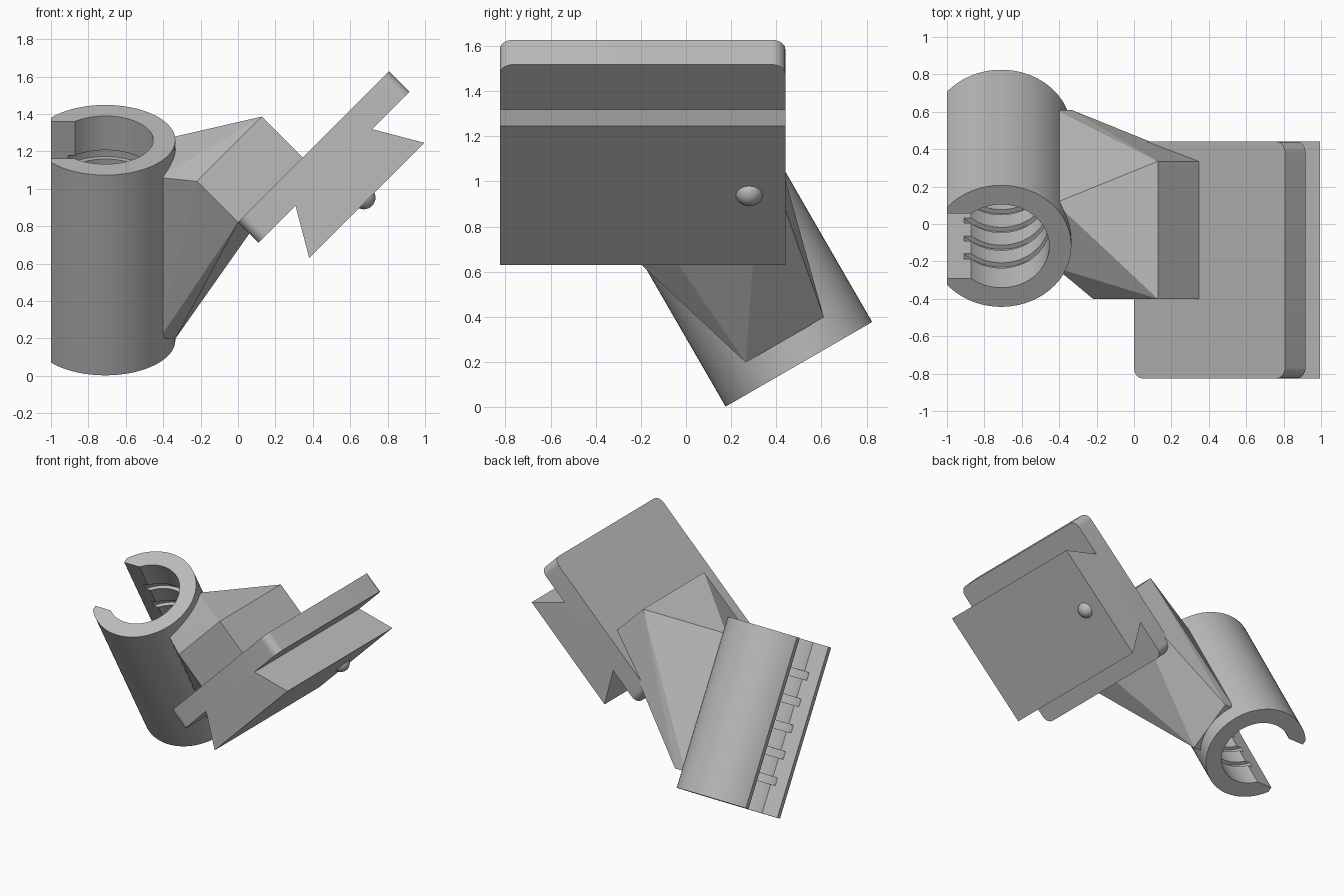
import bpy, bmesh
from math import acos, cos, sin, pi, radians
from mathutils import Matrix, Vector

cube = bpy.data.objects.get("Cube")
if cube:
    bpy.data.objects.remove(cube, do_unlink=True)

grey = bpy.data.materials.new("plain grey")
grey.use_nodes = True
colour = (0.5, 0.5, 0.5, 1)
grey.diffuse_color = colour
grey.node_tree.nodes["Principled BSDF"].inputs["Base Color"].default_value = colour

# Frames: the clip leans back about x, the plate slopes about y
CLIP = Matrix.Translation((-0.71, 0.5, 0.19)) @ Matrix.Rotation(radians(30), 4, 'X')
PLATE = Matrix.Translation((0, 0, 0.82)) @ Matrix.Rotation(radians(-45), 4, 'Y')


def finish(name, bm, frame, smooth=False):
    bmesh.ops.recalc_face_normals(bm, faces=bm.faces)
    mesh = bpy.data.meshes.new(name)
    bm.to_mesh(mesh)
    bm.free()
    mesh.materials.append(grey)
    obj = bpy.data.objects.new(name, mesh)
    obj.matrix_world = frame
    bpy.context.collection.objects.link(obj)
    if smooth:
        shade(obj)
    return obj


def shade(obj):
    bpy.ops.object.select_all(action='DESELECT')
    obj.select_set(True)
    bpy.context.view_layer.objects.active = obj
    bpy.ops.object.shade_smooth_by_angle(angle=radians(30))


def prism(points, along):
    bm = bmesh.new()
    face = bm.faces.new([bm.verts.new(p) for p in points])
    new = bmesh.ops.extrude_face_region(bm, geom=[face])["geom"]
    bmesh.ops.translate(bm, vec=along, verts=[v for v in new if isinstance(v, bmesh.types.BMVert)])
    return bm


def arc(radius, start, end, steps, centre=(0, 0)):
    angles = [start + (end - start) * i / steps for i in range(steps + 1)]
    return [(centre[0] + radius * cos(a), centre[1] + radius * sin(a), 0) for a in angles]


def box_points(xs, ys, zs):
    return [Vector((x, y, z)) for x in xs for y in ys for z in zs]


# Open tube clip with a slot towards -x
outer, bore, flat, slot, length = 0.375, 0.257, 0.29, 0.2, 1.236
a_out = acos(-flat / outer)
a_in = acos(-(bore**2 - slot**2) ** 0.5 / bore)
profile = arc(outer, -a_out, a_out, 64) + [(-flat, slot, 0)]
profile += arc(bore, a_in, -a_in, 56) + [(-flat, -slot, 0)]
clip = finish("tube_clip", prism(profile, (0, 0, length)), CLIP)

# Five shallow grooves cut inside the bore
rings = bmesh.new()
for i in range(5):
    bmesh.ops.create_cone(rings, cap_ends=True, segments=64, radius1=0.283, radius2=0.283, depth=0.055,
                          matrix=Matrix.Translation((0, 0, length / 2 + (i - 2) * 0.19)))
cutter = finish("groove_cutter", rings, CLIP)
cutter.hide_render = True
cut = clip.modifiers.new("grooves", 'BOOLEAN')
cut.operation = 'DIFFERENCE'
cut.solver = 'EXACT'
cut.object = cutter
bpy.context.view_layer.objects.active = clip
clip.select_set(True)
bpy.ops.object.modifier_apply(modifier=cut.name)
bpy.data.objects.remove(cutter, do_unlink=True)
shade(clip)

# Neck: hull from a pad on the clip to a block on the plate
pad = [CLIP @ p for p in box_points((0.29, 0.375), (-0.2, 0.2), (0.125, 1.12))]
block = [PLATE @ p for p in box_points((0, 0.49), (-0.4, 0.335), (0, 0.31))]
bm = bmesh.new()
for p in pad + block:
    bm.verts.new(p)
hull = bmesh.ops.convex_hull(bm, input=bm.verts)
loose = {v for v in hull["geom_interior"] + hull["geom_unused"] if isinstance(v, bmesh.types.BMVert)}
bmesh.ops.delete(bm, geom=list(loose), context='VERTS')
finish("neck", bm, Matrix.Identity(4))

# Sloping plate with rounded corners
long, front, back, r = 1.142, -0.825, 0.44, 0.06
corners = [(long - r, back - r), (r, back - r), (r, front + r), (long - r, front + r)]
outline = []
for i, c in enumerate(corners):
    outline += arc(r, i * pi / 2, (i + 1) * pi / 2, 8, c)
finish("plate", prism(outline, (0, 0, -0.155)), PLATE, True)

# Dovetail rail under the plate
rail = [(0.28, -0.155), (0.86, -0.155), (1.005, -0.403), (0.135, -0.403)]
finish("dovetail_rail", prism([(u, front, w) for u, w in rail], (0, back - front, 0)), PLATE)

# Round detent bump on the rail
bm = bmesh.new()
bmesh.ops.create_uvsphere(bm, u_segments=32, v_segments=16, radius=0.063)
finish("detent_bump", bm, Matrix.Translation((0.672, 0.28, 0.953)), True)
